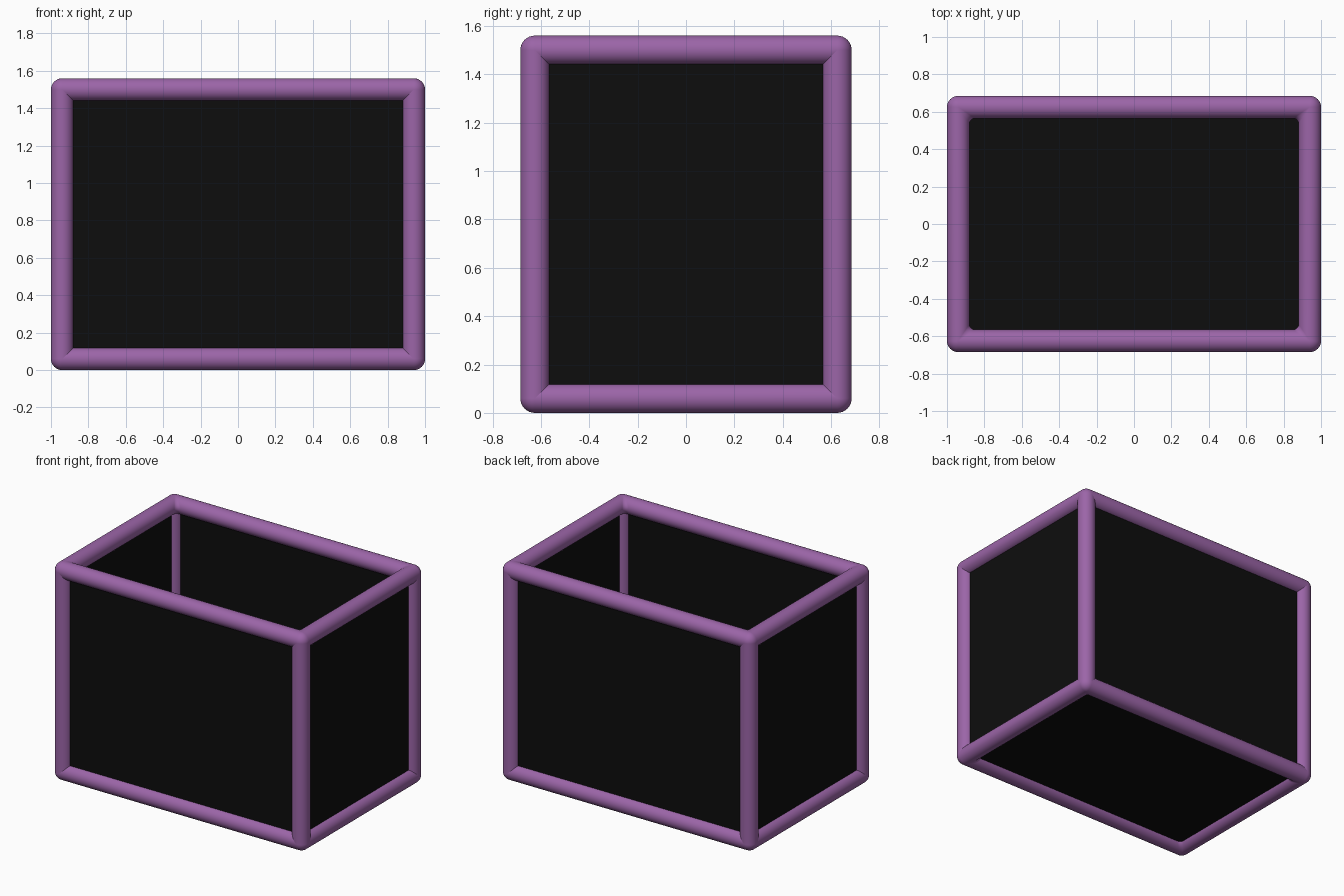
import bpy, bmesh, math

if "Cube" in bpy.data.objects:
    bpy.data.objects.remove(bpy.data.objects["Cube"])

R = 0.06                       # tube radius
X, Y = 0.94, 0.625             # tube centre lines
Z0, Z1 = 0.06, 1.50
T = 0.03                       # panel thickness


def material(name, rgb):
    m = bpy.data.materials.new(name)
    m.diffuse_color = (*rgb, 1)
    m.use_nodes = True
    m.node_tree.nodes["Principled BSDF"].inputs["Base Color"].default_value = m.diffuse_color
    return m


purple = material("purple", (0.33, 0.13, 0.39))
black = material("black", (0.004, 0.004, 0.004))


def finish(name, bm, mat, smooth):
    bmesh.ops.recalc_face_normals(bm, faces=bm.faces)
    me = bpy.data.meshes.new(name)
    bm.to_mesh(me)
    bm.free()
    for p in me.polygons:
        p.use_smooth = smooth
    me.materials.append(mat)
    ob = bpy.data.objects.new(name, me)
    bpy.context.collection.objects.link(ob)
    return ob


def rounded_rect(hx, hy, r, n=8):
    pts = []
    for i, (sx, sy) in enumerate(((1, 1), (-1, 1), (-1, -1), (1, -1))):
        for k in range(n + 1):
            a = math.pi / 2 * (i + k / n)
            pts.append((sx * (hx - r) + r * math.cos(a),
                        sy * (hy - r) + r * math.sin(a)))
    return pts


# Rectangular tube rim: ball-shaped outer corners, small inner fillets
def rim(name, z, sides=32):
    bm = bmesh.new()
    loops = []
    for j in range(sides):
        t = 2 * math.pi * j / sides
        c = R * math.cos(t)
        r = max(c, -0.5 * c, 0.0005)
        loops.append([bm.verts.new((x, y, z + R * math.sin(t)))
                      for x, y in rounded_rect(X + c, Y + c, r)])
    n = len(loops[0])
    for j in range(sides):
        a, b = loops[j], loops[(j + 1) % sides]
        for i in range(n):
            k = (i + 1) % n
            bm.faces.new((a[i], a[k], b[k], b[i]))
    finish(name, bm, purple, True)


rim("bottom_rim", Z0)
rim("top_rim", Z1)

# Four upright corner tubes
for label, sx, sy in (("front_left", -1, -1), ("front_right", 1, -1),
                      ("back_left", -1, 1), ("back_right", 1, 1)):
    bm = bmesh.new()
    bmesh.ops.create_cone(bm, segments=32, radius1=R, radius2=R, depth=Z1 - Z0)
    bmesh.ops.translate(bm, verts=bm.verts, vec=(sx * X, sy * Y, (Z0 + Z1) / 2))
    ob = finish(label + "_post", bm, purple, True)
    bpy.context.view_layer.objects.active = ob
    ob.select_set(True)
    bpy.ops.object.shade_smooth_by_angle(angle=math.radians(40))
    ob.select_set(False)


# Thin panels set into the tube centre lines, top left open
def panel(name, size, loc):
    bm = bmesh.new()
    bmesh.ops.create_cube(bm, size=1)
    bmesh.ops.scale(bm, verts=bm.verts, vec=size)
    bmesh.ops.translate(bm, verts=bm.verts, vec=loc)
    finish(name, bm, black, False)


zm, h = (Z0 + Z1) / 2, Z1 - Z0
panel("floor_panel", (2 * X, 2 * Y, T), (0, 0, Z0))
for s, fb, lr in ((-1, "front", "left"), (1, "back", "right")):
    panel(fb + "_panel", (2 * X, T, h), (0, s * Y, zm))
    panel(lr + "_panel", (T, 2 * Y, h), (s * X, 0, zm))
